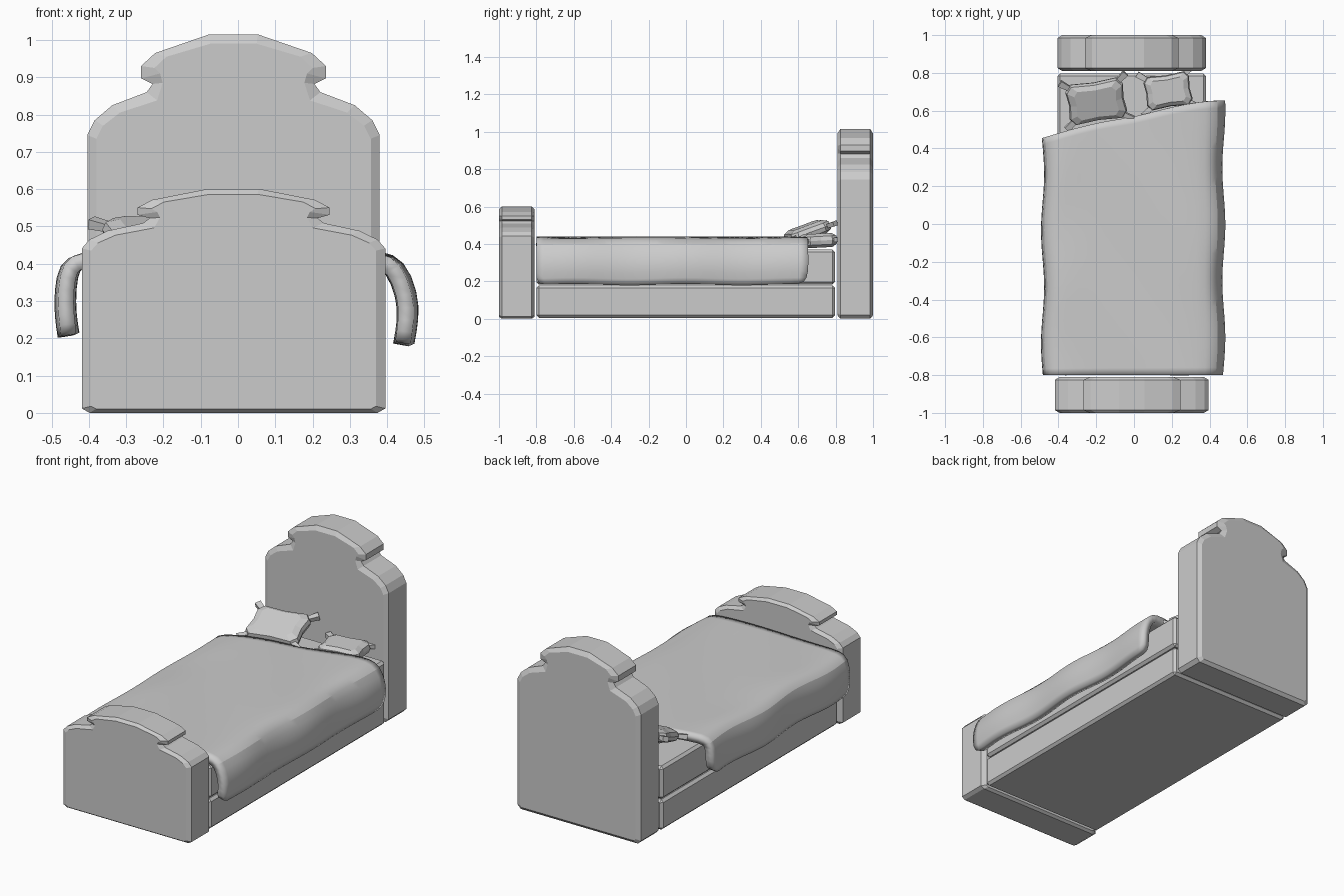
import bpy, bmesh, math
from mathutils import Matrix, Vector

if "Cube" in bpy.data.objects:
    bpy.data.objects.remove(bpy.data.objects["Cube"])

CX = -0.012  # bed frame centre line


def make(name, verts, faces, smooth=False):
    me = bpy.data.meshes.new(name)
    bm = bmesh.new()
    vs = [bm.verts.new(v) for v in verts]
    for f in faces:
        bm.faces.new([vs[i] for i in f])
    bmesh.ops.recalc_face_normals(bm, faces=bm.faces)
    for f in bm.faces:
        f.smooth = smooth
    bm.to_mesh(me)
    bm.free()
    ob = bpy.data.objects.new(name, me)
    bpy.context.collection.objects.link(ob)
    return ob


def loft(name, rings):
    """Closed rings joined in order, both ends capped."""
    n = len(rings[0])
    faces = [list(range(n)), [(len(rings) - 1) * n + i for i in range(n)]]
    for r in range(len(rings) - 1):
        for i in range(n):
            j = (i + 1) % n
            faces.append([r * n + i, r * n + j, (r + 1) * n + j, (r + 1) * n + i])
    return make(name, [v for ring in rings for v in ring], faces)


def lerp(x, table):
    for (x0, y0), (x1, y1) in zip(table, table[1:]):
        if x <= x1:
            t = max(0, (x - x0) / (x1 - x0))
            return y0 + (y1 - y0) * t
    return table[-1][1]


# Headboard and footboard: mirrored half profile with a chamfered face
OUTER = [(.372, 0), (.392, .02), (.392, .745), (.372, .785), (.325, .825), (.233, .86),
         (.217, .882), (.248, .897), (.248, .93), (.21, .965), (.065, 1.015)]
INNER = [(.355, .018), (.368, .03), (.368, .735), (.35, .77), (.305, .805), (.205, .838),
         (.19, .885), (.197, .91), (.212, .925), (.18, .955), (.062, .99)]


def board(name, y0, y1, sx, sz):
    def ring(half, y):
        pts = half + [(-x, z) for x, z in reversed(half)]
        return [(CX + x * sx, y, z * sz) for x, z in pts]
    loft(name, [ring(INNER, y0), ring(OUTER, y0 + .015),
                ring(OUTER, y1 - .015), ring(INNER, y1)])


board("headboard", .81, 1.0, 1, 1)
board("footboard", -1.0, -.81, 1.038, .592)


# Base and mattress: chamfered boxes
def box(name, x0, x1, y0, y1, z0, z1, bevel):
    v = [(x, y, z) for x in (x0, x1) for y in (y0, y1) for z in (z0, z1)]
    f = [(0, 1, 3, 2), (4, 6, 7, 5), (0, 4, 5, 1), (2, 3, 7, 6), (0, 2, 6, 4), (1, 5, 7, 3)]
    ob = make(name, v, f)
    m = ob.modifiers.new("bevel", 'BEVEL')
    m.width, m.segments = bevel, 1


box("base", -.405, .381, -.80, .797, .005, .178, .014)
box("mattress", -.405, .381, -.80, .797, .183, .37, .014)

# Blanket: draped cross-section swept along the bed, slanted at the head end
SECTION = [(-.475, .205), (-.484, .26), (-.485, .33), (-.473, .405), (-.425, .434),
           (-.3, .437), (-.15, .437), (0, .437), (.15, .437), (.28, .437), (.385, .434),
           (.44, .408), (.475, .32), (.478, .25), (.465, .182)]
EDGE = [(-.48, .455), (-.4, .48), (-.2, .54), (0, .565), (.2, .622), (.37, .65), (.5, .655)]
ROWS, n = 18, len(SECTION)
verts = []
for r in range(ROWS + 1):
    t = r / ROWS
    for i, (x, z) in enumerate(SECTION):
        end = lerp(x, EDGE) - (.05 if i == 0 else .015 if i == n - 1 else 0)
        y = -.8 + t * (end + .8)
        wave = math.sin(y * 10.5 + (1.6 if x > 0 else -1.2))
        if x < -.41 or x > .4:          # rippled sides
            x += .009 * wave
            z += .004 * wave
        else:                           # gentle creases on top
            z += .004 * math.sin(7 * y + 9 * x)
        verts.append((x, y, z))
faces = [[r * n + i, r * n + i + 1, (r + 1) * n + i + 1, (r + 1) * n + i]
         for r in range(ROWS) for i in range(n - 1)]
blanket = make("blanket", verts, faces, True)
me = blanket.data
if me.polygons[n // 2].normal.z < 0:
    me.flip_normals()
sub = blanket.modifiers.new("smooth", 'SUBSURF')
sub.levels = sub.render_levels = 1
sol = blanket.modifiers.new("thickness", 'SOLIDIFY')
sol.thickness, sol.offset = .042, -1
bpy.context.view_layer.objects.active = blanket
blanket.select_set(True)
bpy.ops.object.shade_smooth_by_angle(angle=math.radians(40))
blanket.select_set(False)


# Pillows: puffy outline with a tab at every corner
def pillow(name, loc, w, d, h, tilt, turn):
    place = (Matrix.Translation(loc) @ Matrix.Rotation(turn, 4, 'Z')
             @ Matrix.Rotation(tilt, 4, 'X'))
    quarter = [(1, .0), (1, .62), (.8, 1), (0, .93)]
    q = [(.94, 0), (1, .68), (.82, 1), (0, .92)]
    outline = (q[:3] + [q[3]] + [(-x, y) for x, y in q[2:0:-1]]
               + [(-.94, 0)] + [(-x, -y) for x, y in q[1:3]]
               + [(0, -.92)] + [(x, -y) for x, y in q[2:0:-1]])
    rings = [[(x * w / 2 * s, y * d / 2 * s, z * h / 2) for x, y in outline]
             for s, z in ((.72, -1), (.95, -.6), (1, 0), (.95, .6), (.72, 1))]
    ob = loft(name, rings)
    ob.matrix_world = place
    for k, (sx, sy) in enumerate([(1, 1), (-1, 1), (-1, -1), (1, -1)]):
        a = math.atan2(sy * .8, sx)
        c = Vector((sx * w * .43, sy * d * .43, 0))
        tab = [[(l, u * s, v * s * .8) for u, v in ((-1, -1), (1, -1), (1, 1), (-1, 1))]
               for l, s in ((-.02, .012), (.055, .017))]
        t = loft(f"{name}_tab_{k + 1}", tab)
        t.matrix_world = place @ Matrix.Translation(c) @ Matrix.Rotation(a, 4, 'Z')


pillow("large_pillow", (-.2, .65, .465), .31, .225, .075, math.radians(20), math.radians(9))
pillow("small_pillow", (.18, .705, .418), .245, .18, .075, math.radians(3), math.radians(9))
